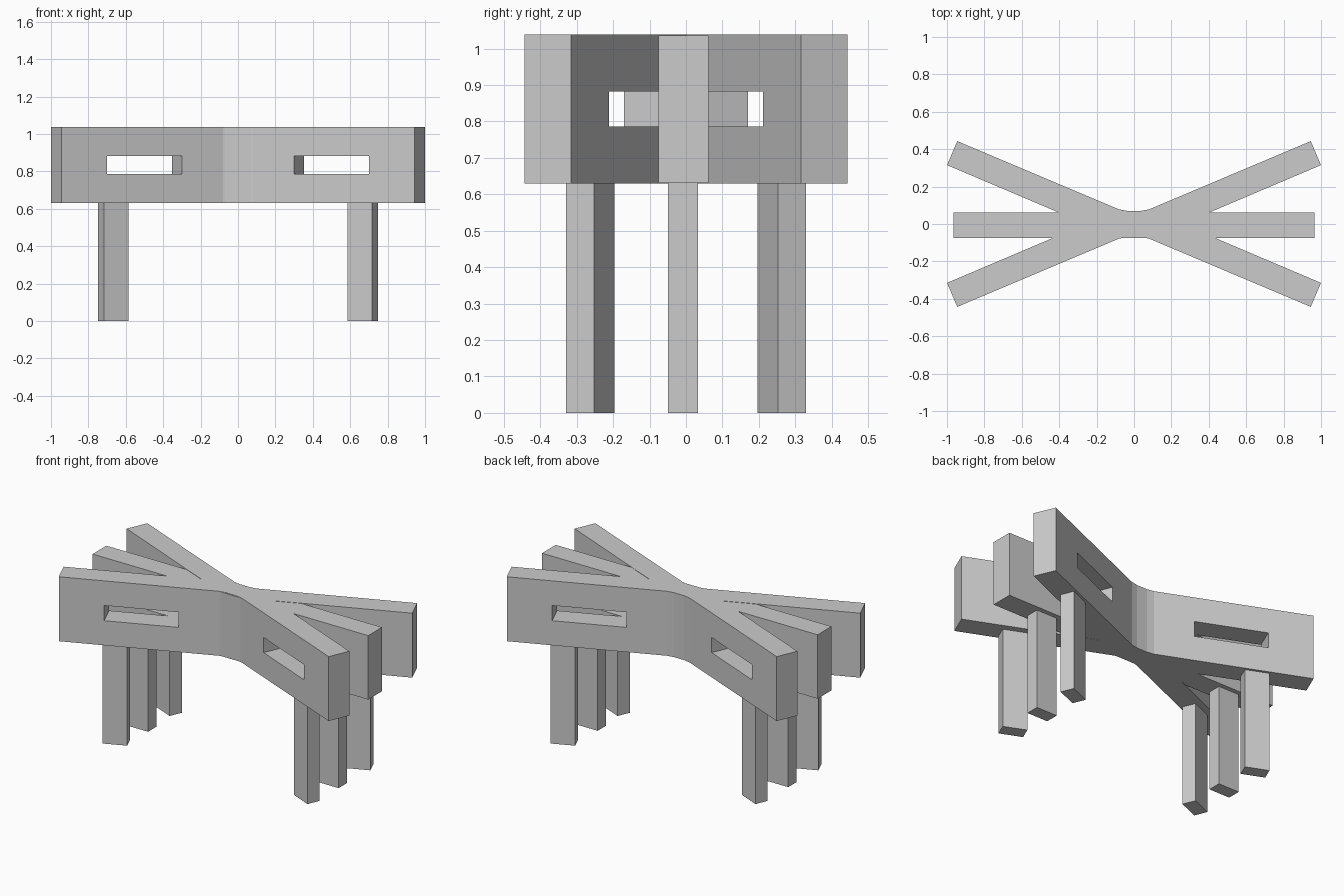
import bpy, bmesh
from math import radians

if "Cube" in bpy.data.objects:
    bpy.data.objects.remove(bpy.data.objects["Cube"])

ANGLE = radians(23)
Z0, Z1 = 0.63, 1.038


def prism(name, pts, z0, z1):
    """Extrude a plan outline (x, y) between two heights."""
    bm = bmesh.new()
    face = bm.faces.new([bm.verts.new((x, y, z0)) for x, y in pts])
    top = bmesh.ops.extrude_face_region(bm, geom=[face])["geom"]
    for v in top:
        if isinstance(v, bmesh.types.BMVert):
            v.co.z = z1
    bmesh.ops.recalc_face_normals(bm, faces=bm.faces)
    me = bpy.data.meshes.new(name)
    bm.to_mesh(me)
    bm.free()
    ob = bpy.data.objects.new(name, me)
    bpy.context.collection.objects.link(ob)
    return ob


def box(name, x, y, angle, length, width, z0, z1):
    a, b = length / 2, width / 2
    ob = prism(name, [(-a, -b), (a, -b), (a, b), (-a, b)], z0, z1)
    ob.location = (x, y, 0)
    ob.rotation_euler.z = angle
    return ob


def cut_window(bar, x, y, angle, length):
    cutter = box("window_cutter", x, y, angle, length, 0.17, 0.786, 0.882)
    cutter.hide_render = True
    cutter.hide_set(True)
    mod = bar.modifiers.new("window", "BOOLEAN")
    mod.operation = 'DIFFERENCE'
    mod.solver = 'EXACT'
    mod.object = cutter


# Bent front and back bars: half outline mirrored in x
half = [(0.035, 0.07), (0.08, 0.078), (0.945, 0.443), (1.0, 0.315), (0.1, -0.067)]
for name, s in (("front", -1), ("back", 1)):
    outline = half + [(-x, y) for x, y in reversed(half)]
    bar = prism(name + "_bar", [(x, s * y) for x, y in outline], Z0, Z1)
    for m in (-1, 1):
        cut_window(bar, m * 0.527, s * 0.19, m * s * ANGLE, 0.435)
        # Legs under the bent bar
        box(name + "_leg", m * 0.667, s * 0.263, m * s * ANGLE, 0.144, 0.083, 0, Z0 + 0.004)

# Straight middle bar with its legs
middle = box("middle_bar", 0, -0.007, 0, 1.93, 0.138, Z0 + 0.001, Z1 - 0.002)
for m in (-1, 1):
    cut_window(middle, m * 0.5, -0.007, 0, 0.4)
    box("middle_leg", m * 0.667, -0.008, 0, 0.144, 0.083, 0, Z0 + 0.004)
